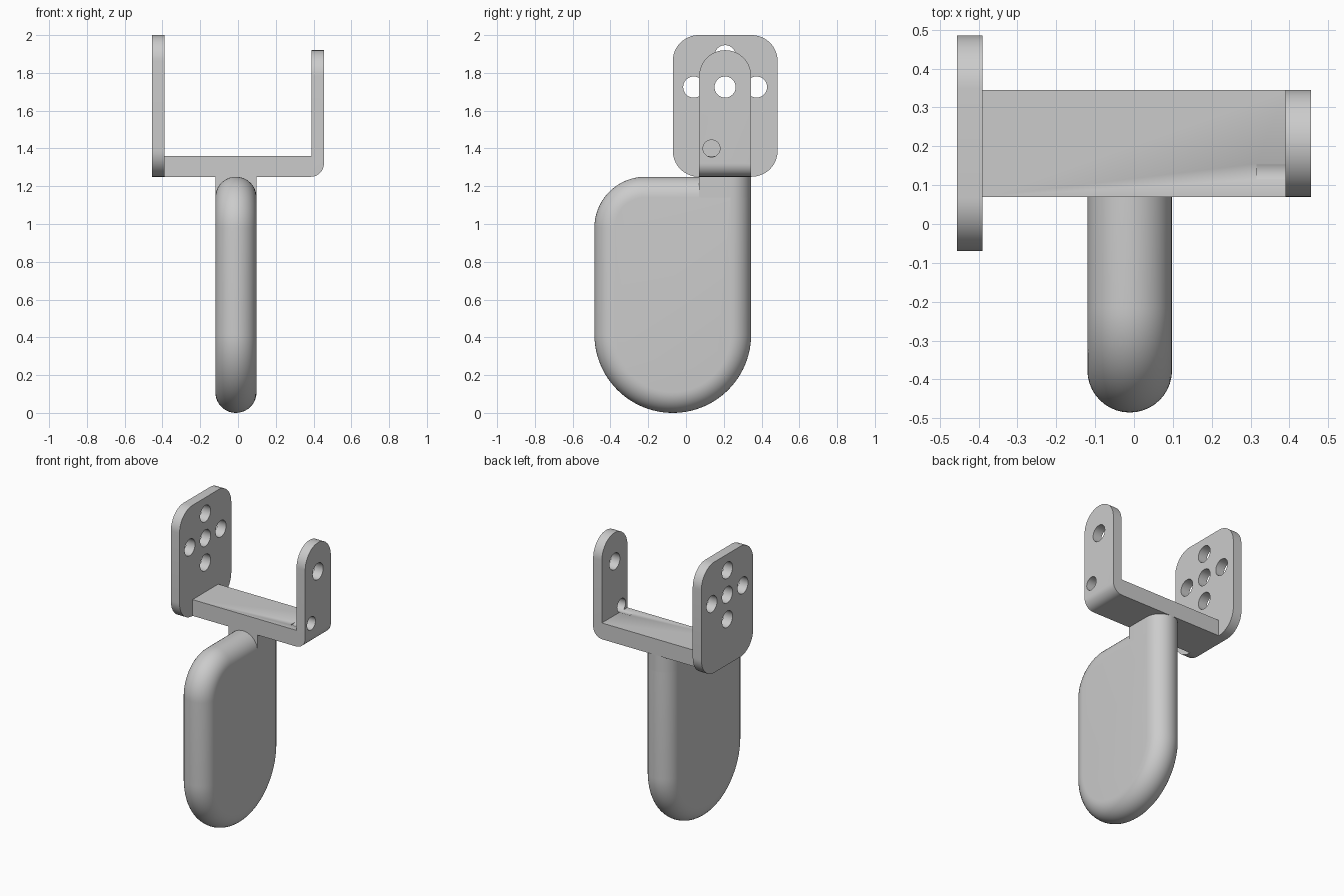
import bpy, bmesh
from math import pi, cos, sin

if "Cube" in bpy.data.objects:
    bpy.data.objects.remove(bpy.data.objects["Cube"])

grey = bpy.data.materials.new("plain grey")
grey.use_nodes = True
grey.diffuse_color = (0.6, 0.6, 0.6, 1)
grey.node_tree.nodes["Principled BSDF"].inputs["Base Color"].default_value = (0.6, 0.6, 0.6, 1)


def arc(cx, cy, r, start, end, n):
    """Points along a circular arc, angles in quarter turns."""
    angles = [(start + (end - start) * i / n) * pi / 2 for i in range(n + 1)]
    return [(cx + r * cos(a), cy + r * sin(a)) for a in angles]


def rounded_rect(a0, a1, b0, b1, radii, n=16):
    """Outline from the lower left corner, counter-clockwise."""
    ll, lr, ur, ul = radii
    return (arc(a0 + ll, b0 + ll, ll, 2, 3, n) + arc(a1 - lr, b0 + lr, lr, 3, 4, n)
            + arc(a1 - ur, b1 - ur, ur, 0, 1, n) + arc(a0 + ul, b1 - ul, ul, 1, 2, n))


def place(axis, p, d):
    return {"x": (d, p[0], p[1]), "y": (p[0], d, p[1]), "z": (p[0], p[1], d)}[axis]


def loft(name, axis, rings):
    """Skin a list of (outline, depth) rings and cap both ends."""
    bm = bmesh.new()
    loops = [[bm.verts.new(place(axis, p, d)) for p in pts] for pts, d in rings]
    for low, high in zip(loops, loops[1:]):
        for i in range(len(low)):
            j = (i + 1) % len(low)
            bm.faces.new((low[i], low[j], high[j], high[i]))
    bm.faces.new(loops[0][::-1])
    bm.faces.new(loops[-1])
    bmesh.ops.remove_doubles(bm, verts=bm.verts, dist=0.00005)
    bmesh.ops.recalc_face_normals(bm, faces=bm.faces)
    mesh = bpy.data.meshes.new(name)
    bm.to_mesh(mesh)
    bm.free()
    ob = bpy.data.objects.new(name, mesh)
    bpy.context.collection.objects.link(ob)
    mesh.materials.append(grey)
    return ob


def activate(ob):
    bpy.ops.object.select_all(action="DESELECT")
    ob.select_set(True)
    bpy.context.view_layer.objects.active = ob


def drill(ob, y, z, r, x0, x1):
    """Cut a round hole along x."""
    cutter = loft("hole_cutter", "x", [(arc(y, z, r, 0, 4, 32)[:-1], x) for x in (x0, x1)])
    cutter.hide_render = True
    mod = ob.modifiers.new("hole", "BOOLEAN")
    mod.operation = "DIFFERENCE"
    mod.solver = "EXACT"
    mod.object = cutter
    activate(ob)
    bpy.ops.object.modifier_apply(modifier=mod.name)
    bpy.data.objects.remove(cutter)


# Shared layout
OUT, IN = 0.455, 0.39
FRONT, BACK = 0.07, 0.345
MID, HOLE_Z, HOLE_R = 0.207, 1.725, 0.056
BASE, BAR_TOP, ARM_TOP = 1.25, 1.36, 1.92

# Mounting plate with a cross of five holes
outline = rounded_rect(-0.07, 0.485, BASE, 2.0, [0.138] * 4)
plate = loft("mounting_plate", "x", [(outline, -OUT), (outline, -IN)])
for dy, dz in ((0, 0), (1, 0), (-1, 0), (0, 1), (0, -1)):
    drill(plate, MID + dy * 0.166, HOLE_Z + dz * 0.166, HOLE_R, -0.6, -0.3)

# Crossbar bent up into a narrow arm
bend = 0.07
profile = ([(-IN, BASE)] + arc(OUT - bend, BASE + bend, bend, 3, 4, 12)
           + [(OUT, ARM_TOP), (IN, ARM_TOP), (IN, BAR_TOP), (-IN, BAR_TOP)])
bracket = loft("crossbar_and_arm", "y", [(profile, FRONT), (profile, BACK)])
bm = bmesh.new()
bm.from_mesh(bracket.data)
tips = [e for e in bm.edges
        if all(v.co.z > ARM_TOP - 0.01 for v in e.verts)
        and abs(e.verts[0].co.y - e.verts[1].co.y) < 0.01]
bmesh.ops.bevel(bm, geom=tips, offset=(BACK - FRONT) / 2 - 0.0005, segments=16,
                profile=0.5, affect="EDGES", clamp_overlap=False)
bm.to_mesh(bracket.data)
bm.free()
drill(bracket, MID, HOLE_Z, HOLE_R, 0.3, 0.6)
drill(bracket, 0.135, 1.40, 0.045, 0.315, 0.6)

# Paddle with a fully rounded rim
CX, R = -0.011, 0.109
rings = []
for i in range(21):
    a = (i / 20 - 0.5) * pi
    s = R * (1 - cos(a))
    radii = [q - s for q in (0.415, 0.415, R + 0.001, 0.27)]
    rings.append((rounded_rect(-0.485 + s, BACK - s, s, BASE - s, radii, 24), CX + R * sin(a)))
paddle = loft("paddle", "x", rings)

# Neck: flat at the front, round at the back
section = [(CX - R, FRONT), (CX + R, FRONT)] + arc(CX, BACK - R, R, 0, 2, 20)
neck = loft("neck", "z", [(section, BASE - R - 0.001), (section, BASE + 0.005)])

for ob in (plate, bracket, paddle, neck):
    activate(ob)
    bpy.ops.object.shade_smooth_by_angle(angle=pi / 6)
